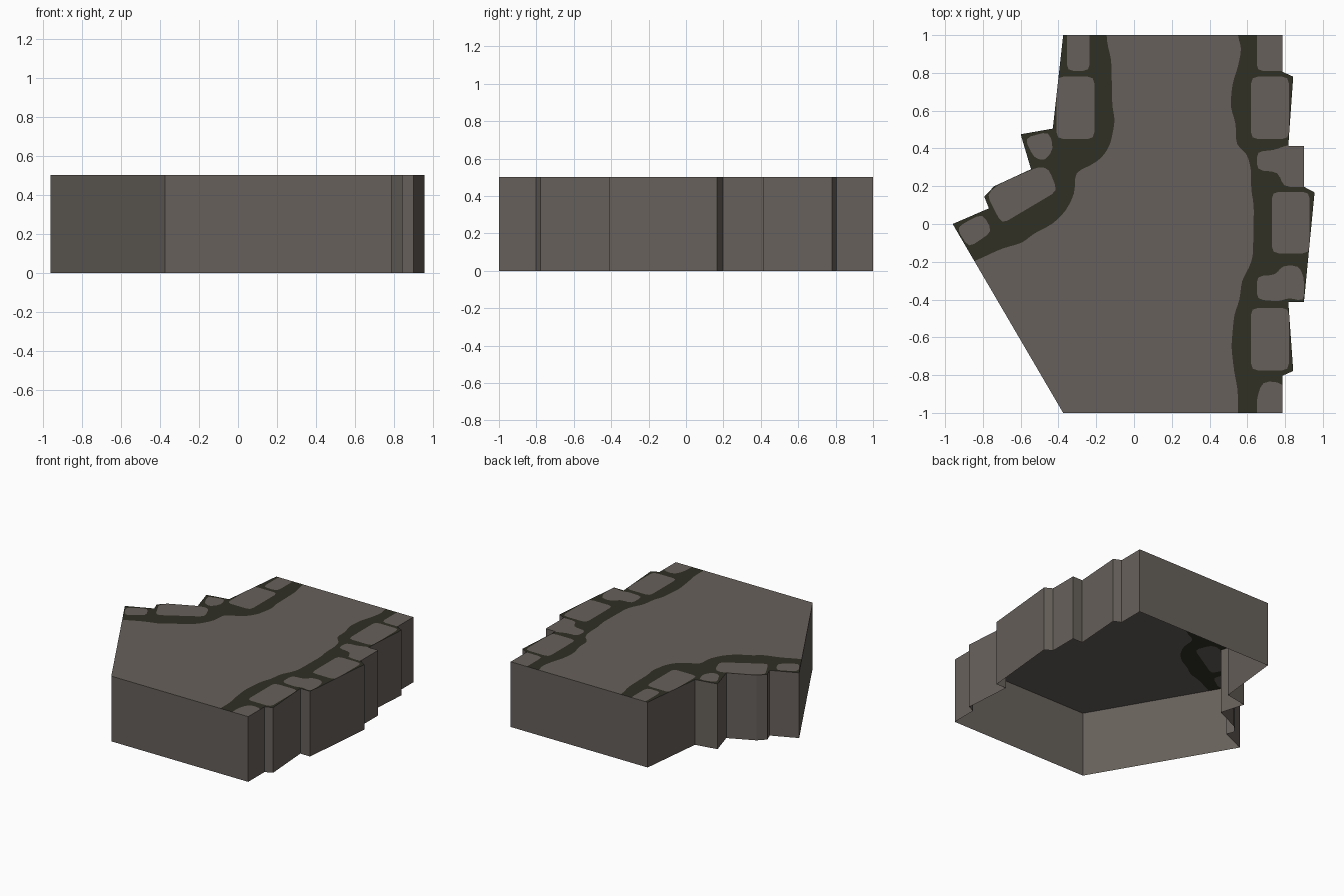
import bpy, bmesh
from mathutils import Vector
from mathutils.geometry import delaunay_2d_cdt

if "Cube" in bpy.data.objects:
    bpy.data.objects.remove(bpy.data.objects["Cube"])

HEIGHT = 0.5


def material(name, rgb):
    m = bpy.data.materials.new(name)
    m.diffuse_color = (*rgb, 1)
    m.use_nodes = True
    m.node_tree.nodes["Principled BSDF"].inputs["Base Color"].default_value = m.diffuse_color
    return m


def rounded(points, r=0.035):
    """Round every corner of a closed outline."""
    pts = [Vector(p) for p in points]
    out = []
    for i, p in enumerate(pts):
        a, b = pts[i - 1] - p, pts[(i + 1) % len(pts)] - p
        s = p + a.normalized() * min(r, a.length * 0.4)
        e = p + b.normalized() * min(r, b.length * 0.4)
        out += [s, (s + e) / 4 + p / 2, e]
    return out


def counterclockwise(pts):
    area = sum(pts[i - 1].x * p.y - p.x * pts[i - 1].y for i, p in enumerate(pts))
    return pts if area > 0 else pts[::-1]


def box(x0, x1, y0, y1):
    return [(x0, y0), (x1, y0), (x1, y1), (x0, y1)]


# Outer outline of the tile: right side, front, diagonal end, left side
outline = [(-0.375, 1), (0.787, 1), (0.787, 0.805), (0.843, 0.78),
           (0.817, 0.414), (0.9, 0.414), (0.9, 0.197), (0.956, 0.167),
           (0.9, -0.412), (0.817, -0.412), (0.843, -0.778), (0.787, -0.803),
           (0.787, -1), (-0.375, -1), (-0.96, 0), (-0.768, 0.083),
           (-0.793, 0.146), (-0.74, 0.2), (-0.545, 0.29),
           (-0.6, 0.475), (-0.43, 0.505)]

# Moss bands: wavy inner edge, closed off outside the tile
moss_right = [(1.1, 1.1), (0.55, 1.1), (0.55, 0.99), (0.57, 0.93), (0.55, 0.83),
              (0.52, 0.74), (0.51, 0.62), (0.54, 0.53), (0.54, 0.42),
              (0.60, 0.37), (0.62, 0.29), (0.62, 0.18), (0.635, 0.1),
              (0.63, -0.17), (0.61, -0.23), (0.57, -0.3), (0.56, -0.4),
              (0.53, -0.48), (0.515, -0.65), (0.53, -0.78), (0.55, -0.88),
              (0.55, -1.1), (1.1, -1.1)]
moss_left = [(-1.1, 1.1), (-0.145, 1.1), (-0.145, 0.97), (-0.12, 0.87),
             (-0.115, 0.62), (-0.10, 0.55), (-0.125, 0.42), (-0.17, 0.35),
             (-0.23, 0.31), (-0.31, 0.275), (-0.315, 0.16), (-0.36, 0.07),
             (-0.43, 0.0), (-0.53, -0.05), (-0.59, -0.1), (-0.70, -0.13),
             (-0.84, -0.195), (-1.1, -0.28)]

# Border stones lying in the moss
stones = [
    box(0.65, 0.9, 0.81, 1.1), box(0.62, 0.82, 0.45, 0.78),
    [(0.65, 0.385), (0.74, 0.39), (0.80, 0.415), (0.95, 0.43), (0.95, 0.197),
     (0.79, 0.197), (0.765, 0.275), (0.65, 0.285)],
    box(0.73, 0.93, -0.155, 0.17),
    [(0.65, -0.275), (0.75, -0.27), (0.785, -0.22), (0.87, -0.22),
     (0.9, -0.28), (0.9, -0.41), (0.82, -0.39), (0.77, -0.41), (0.65, -0.4)],
    box(0.62, 0.82, -0.775, -0.445),
    [(0.65, -1.1), (0.9, -1.1), (0.81, -0.87), (0.76, -0.835), (0.68, -0.835),
     (0.65, -0.92)],
    box(-0.355, -0.235, 0.81, 1.1), box(-0.41, -0.21, 0.45, 0.78),
    [(-0.58, 0.455), (-0.45, 0.49), (-0.425, 0.40), (-0.47, 0.335),
     (-0.53, 0.35)],
    [(-0.78, 0.155), (-0.72, 0.208), (-0.5, 0.305), (-0.45, 0.29),
     (-0.405, 0.175), (-0.70, 0.0)],
    [(-0.935, -0.03), (-0.91, 0.0), (-0.80, 0.055), (-0.75, -0.04),
     (-0.875, -0.125)],
]

# Cut the top into path, moss and stone areas
loops = [[Vector(p) for p in outline], rounded(moss_right), rounded(moss_left)]
loops += [rounded(s) for s in stones]
points, polys = [], []
for loop in map(counterclockwise, loops):
    polys.append(list(range(len(points), len(points) + len(loop))))
    points += loop
verts, _, faces, _, _, origins = delaunay_2d_cdt(points, [], polys, 1, 1e-5)

bm = bmesh.new()
top = [bm.verts.new((v.x, v.y, HEIGHT)) for v in verts]
for face, ids in zip(faces, origins):
    if 0 in ids:
        f = bm.faces.new([top[i] for i in face])
        in_moss = 1 in ids or 2 in ids
        f.material_index = int(in_moss and max(ids) < 3)
bmesh.ops.delete(bm, geom=[v for v in bm.verts if not v.link_faces], context='VERTS')

# Side walls drop from the rim; the underside stays open
rim = [e for e in bm.edges if e.is_boundary]
walls = bmesh.ops.extrude_edge_only(bm, edges=rim)["geom"]
for g in walls:
    if isinstance(g, bmesh.types.BMVert):
        g.co.z = 0
    elif isinstance(g, bmesh.types.BMFace):
        g.material_index = 0
bmesh.ops.recalc_face_normals(bm, faces=bm.faces)
if max(bm.faces, key=lambda f: f.calc_center_median().z).normal.z < 0:
    bmesh.ops.reverse_faces(bm, faces=bm.faces)

mesh = bpy.data.meshes.new("path_tile")
bm.to_mesh(mesh)
bm.free()
mesh.materials.append(material("grey stone", (0.135, 0.118, 0.104)))
mesh.materials.append(material("dark moss", (0.030, 0.029, 0.018)))
bpy.context.collection.objects.link(bpy.data.objects.new("path_tile", mesh))
